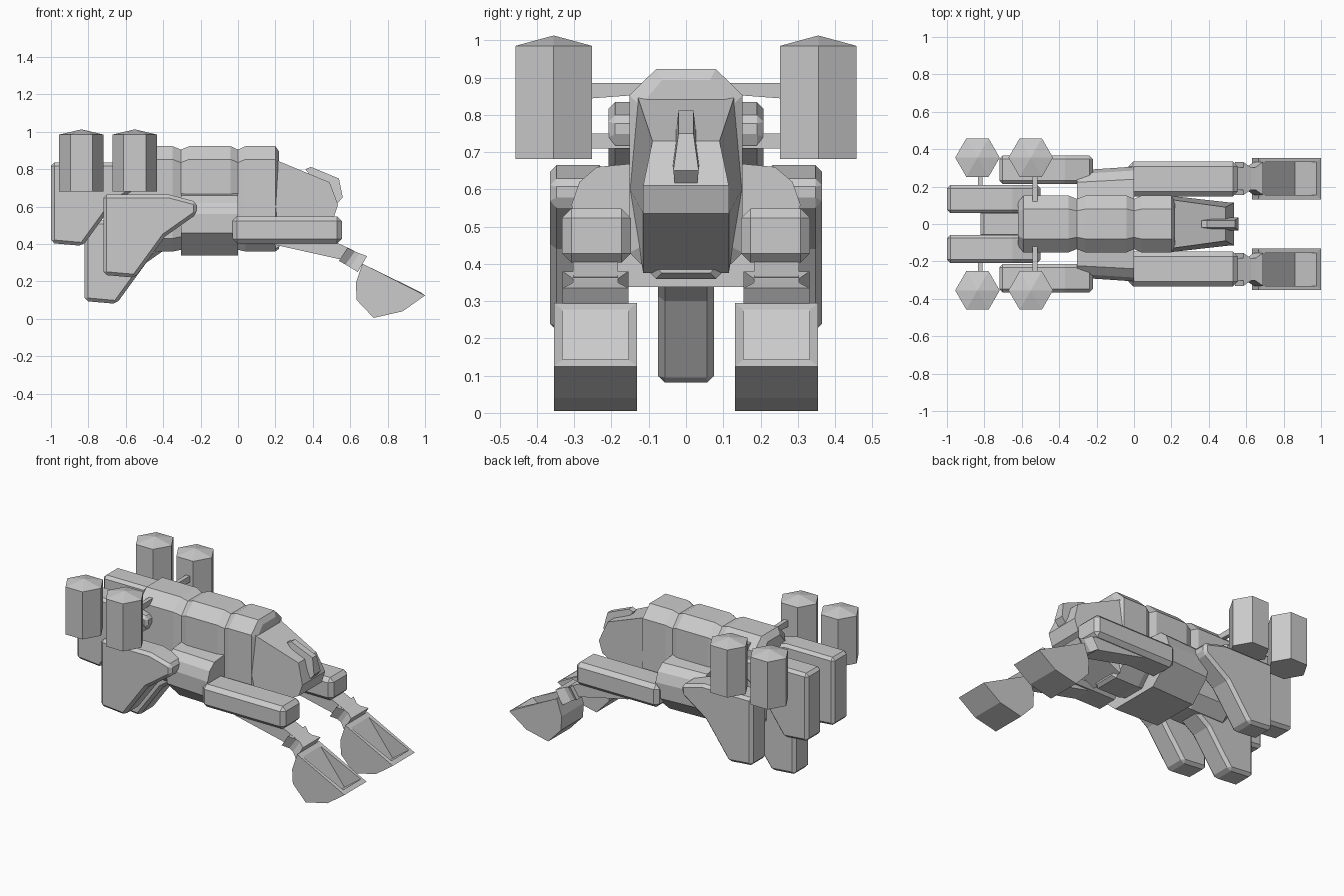
import bpy, bmesh, math

if "Cube" in bpy.data.objects:
    bpy.data.objects.remove(bpy.data.objects["Cube"])


def finish(name, bm, bevel=0, mirror=False):
    bmesh.ops.recalc_face_normals(bm, faces=bm.faces)
    me = bpy.data.meshes.new(name)
    bm.to_mesh(me)
    bm.free()
    ob = bpy.data.objects.new(name, me)
    bpy.context.collection.objects.link(ob)
    if bevel:
        b = ob.modifiers.new("bevel", "BEVEL")
        b.width, b.segments = bevel, 1
        b.limit_method, b.angle_limit = "ANGLE", math.radians(40)
    if mirror:
        m = ob.modifiers.new("mirror", "MIRROR")
        m.use_axis = (False, True, False)
        m.use_mirror_merge = False
    return ob


def loft_bm(rings):
    bm = bmesh.new()
    vs = [[bm.verts.new(p) for p in r] for r in rings]
    n = len(rings[0])
    for a, b in zip(vs, vs[1:]):
        for i in range(n):
            j = (i + 1) % n
            bm.faces.new((a[i], a[j], b[j], b[i]))
    bm.faces.new(vs[0])
    bm.faces.new(vs[-1])
    return bm


def prism(name, profile, yc=0, hw=0.075, bevel=0, mirror=False):
    """Side profile of (x, z[, half width]) extruded across y."""
    rings = [[(p[0], yc + s * (p[2] if len(p) > 2 else hw), p[1])
              for p in profile] for s in (-1, 1)]
    return finish(name, loft_bm(rings), bevel, mirror)


def box(name, x, y, z, bevel=0, mirror=False):
    return prism(name, [(x[0], z[0]), (x[1], z[0]), (x[1], z[1]), (x[0], z[1])],
                 (y[0] + y[1]) / 2, (y[1] - y[0]) / 2, bevel, mirror)


# Segmented torso with pinched grooves
rings = []
for x, d in [(-.62, .035), (-.59, 0), (-.35, 0), (-.305, .018), (-.26, 0),
             (-.04, 0), (0, .018), (.04, 0), (.2, 0), (.22, .03)]:
    w, n, t, b = .152 - d, .08 - d / 2, .923 - d, .36 + d / 2
    rings.append([(x, -n, t), (x, n, t), (x, w, t - .07), (x, w, b + .07),
                  (x, n, b), (x, -n, b), (x, -w, b + .07), (x, -w, t - .07)])
finish("torso", loft_bm(rings))

# Shoulder block with sloping belly
half = [(.16, .338), (.29, .46), (.295, .56), (.275, .62), (.23, .66), (.13, .67)]
section = half + [(-y, z) for y, z in reversed(half)]
finish("shoulder_block", loft_bm([[(x, y * k, z) for y, z in section]
                                  for x, k in ((-.305, .97), (0, 1.04))]))

# Head with crest
prism("head", [(.2, .85, .13), (.49, .73, .09), (.535, .61, .115),
               (.51, .535, .115), (.2, .375, .115), (.2, .6, .15)])
prism("head_crest", [(.36, .80, .018), (.39, .812, .02), (.54, .75, .02),
                     (.56, .65, .034), (.53, .615, .03), (.46, .68, .036)])

# Five rear legs sharing one profile
leg = [(-.72, .665), (-.72, .235), (-.55, .22), (-.39, .44),
       (-.22, .56), (-.22, .625), (-.37, .665)]
for name, dx, dz, y in [("outer_leg", 0, 0, .29), ("upper_leg", -.28, .17, .133),
                        ("centre_leg", -.10, -.14, 0)]:
    prism(name, [(x + dx, z + dz) for x, z in leg], y, .075, .018, y > 0)

# Upper arms, lower arms and waisted wrists
box("upper_arm", (-.03, .555), (.148, .333), (.403, .548), .025, True)
prism("lower_arm", [(.1, .43), (.5, .42), (.62, .365), (.56, .315), (.2, .395)],
      .243, .06, 0, True)
rings = []
for x0, z0, x1, z1, w in [(.54, .31, .585, .38, .088), (.575, .29, .625, .36, .06),
                          (.60, .275, .65, .35, .06), (.64, .25, .69, .335, .088)]:
    rings.append([(x0, .243 - w, z0), (x0, .243 + w, z0),
                  (x1, .243 + w, z1), (x1, .243 - w, z1)])
finish("wrist", loft_bm(rings), 0, True)

# Scoop hands: outer shell with a wedge-shaped cavity
bm = bmesh.new()
outer = [(.665, .295), (.63, .19), (.635, .10), (.725, .005), (.88, .04), (1.0, .125)]
inner = [(.69, .277), (.86, .06), (.975, .143)]
yl, yr = .132, .354
o = [[bm.verts.new((x, y, z)) for x, z in outer] for y in (yl, yr)]
c = [[bm.verts.new((x, y, z)) for x, z in inner] for y in (yl + .022, yr - .022)]
for i in range(5):
    bm.faces.new((o[0][i], o[0][i + 1], o[1][i + 1], o[1][i]))
for s in (0, 1):
    bm.faces.new(o[s])
    bm.faces.new(c[s])
    bm.faces.new((o[s][0], o[s][5], c[s][2], c[s][0]))
for i, j in ((0, 0), (5, 2)):
    bm.faces.new((o[0][i], o[1][i], c[1][j], c[0][j]))
for i in (0, 1):
    bm.faces.new((c[0][i], c[0][i + 1], c[1][i + 1], c[1][i]))
finish("scoop_hand", bm, 0, True)

# Hexagonal tanks with shallow pointed caps
for name, x in (("rear_tank", -.837), ("front_tank", -.552)):
    ring = [(x + .119 * math.cos(a), .355 + .119 * math.sin(a))
            for a in (k * math.pi / 3 for k in range(6))]
    bm = loft_bm([[(px, py, z) for px, py in ring] for z in (.682, .985)])
    bm.faces.ensure_lookup_table()
    top = max(bm.faces, key=lambda f: f.calc_center_median().z)
    for v in bmesh.ops.poke(bm, faces=[top])["verts"]:
        v.co.z = 1.013
    finish(name, bm, 0, True)

# Tank struts
finish("front_strut_upper", loft_bm([
    [(-.543, y, zb), (-.517, y, zb), (-.517, y, zt), (-.543, y, zt)]
    for y, zb, zt in ((.11, .855, .885), (.27, .843, .885))]), 0, True)
box("front_strut_lower", (-.543, -.517), (.11, .27), (.71, .75), 0, True)
box("rear_strut", (-.835, -.81), (.15, .27), (.71, .75), 0, True)
